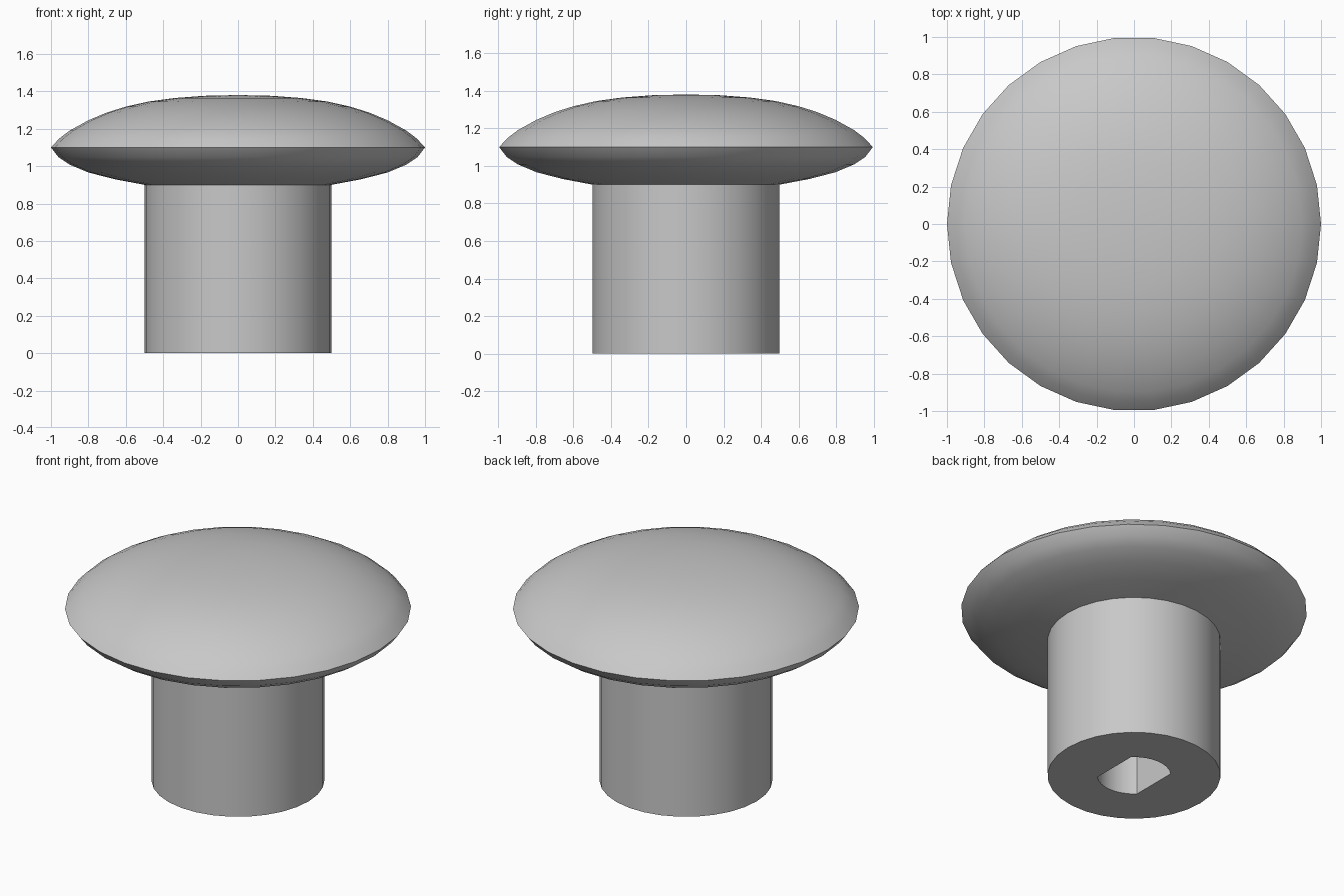
import bpy, bmesh, math

if "Cube" in bpy.data.objects:
    bpy.data.objects.remove(bpy.data.objects["Cube"])

SEGMENTS = 30

grey = bpy.data.materials.new("mid grey")
grey.diffuse_color = (0.58, 0.58, 0.58, 1)
grey.use_nodes = True
grey.node_tree.nodes["Principled BSDF"].inputs["Base Color"].default_value = grey.diffuse_color


def make_object(name, bm):
    bmesh.ops.recalc_face_normals(bm, faces=bm.faces)
    mesh = bpy.data.meshes.new(name)
    bm.to_mesh(mesh)
    bm.free()
    mesh.materials.append(grey)
    obj = bpy.data.objects.new(name, mesh)
    bpy.context.collection.objects.link(obj)
    return obj


def lathe(name, profile):
    """Spin (radius, z) points round z, closing both ends."""
    bm = bmesh.new()
    verts = [bm.verts.new((r, 0, z)) for r, z in profile]
    edges = [bm.edges.new(pair) for pair in zip(verts, verts[1:])]
    bmesh.ops.spin(bm, geom=verts + edges, cent=(0, 0, 0), axis=(0, 0, 1),
                   angle=math.tau, steps=SEGMENTS, use_merge=False)
    bmesh.ops.remove_doubles(bm, verts=bm.verts, dist=1e-4)
    return make_object(name, bm)


# Stem, flared underside, sharp rim and domed top
knob = lathe("knob", [
    (0, 0), (0.5, 0), (0.5, 0.9),
    (0.66, 0.93), (0.8, 0.966), (0.9, 1.008), (0.96, 1.048), (1, 1.1),
    (0.955, 1.148), (0.9, 1.19), (0.8, 1.245), (0.7, 1.287), (0.6, 1.318),
    (0.48, 1.345), (0.34, 1.364), (0.18, 1.376), (0, 1.38)])

# Socket cutter: a round hole with two flats
bm = bmesh.new()
radius, flat, depth = 0.213, 0.15, 0.6
start = math.acos(flat / radius)
arc = [start + (math.pi - 2 * start) * i / 8 for i in range(9)]
ring = [bm.verts.new((radius * math.cos(a + turn), radius * math.sin(a + turn), -0.1))
        for turn in (0, math.pi) for a in arc]
base = bm.faces.new(ring)
top = bmesh.ops.extrude_face_region(bm, geom=[base])["geom"]
bmesh.ops.translate(bm, vec=(0, 0, depth + 0.1),
                    verts=[v for v in top if isinstance(v, bmesh.types.BMVert)])
cutter = make_object("socket_cutter", bm)
cutter.hide_render = True

# Cut the socket into the stem
bpy.context.view_layer.objects.active = knob
knob.select_set(True)
cut = knob.modifiers.new("socket", 'BOOLEAN')
cut.operation = 'DIFFERENCE'
cut.solver = 'EXACT'
cut.object = cutter
bpy.ops.object.modifier_apply(modifier=cut.name)
bpy.data.objects.remove(cutter)

# Smooth curves, sharp rim and corners
bpy.ops.object.shade_smooth_by_angle(angle=math.radians(30))
